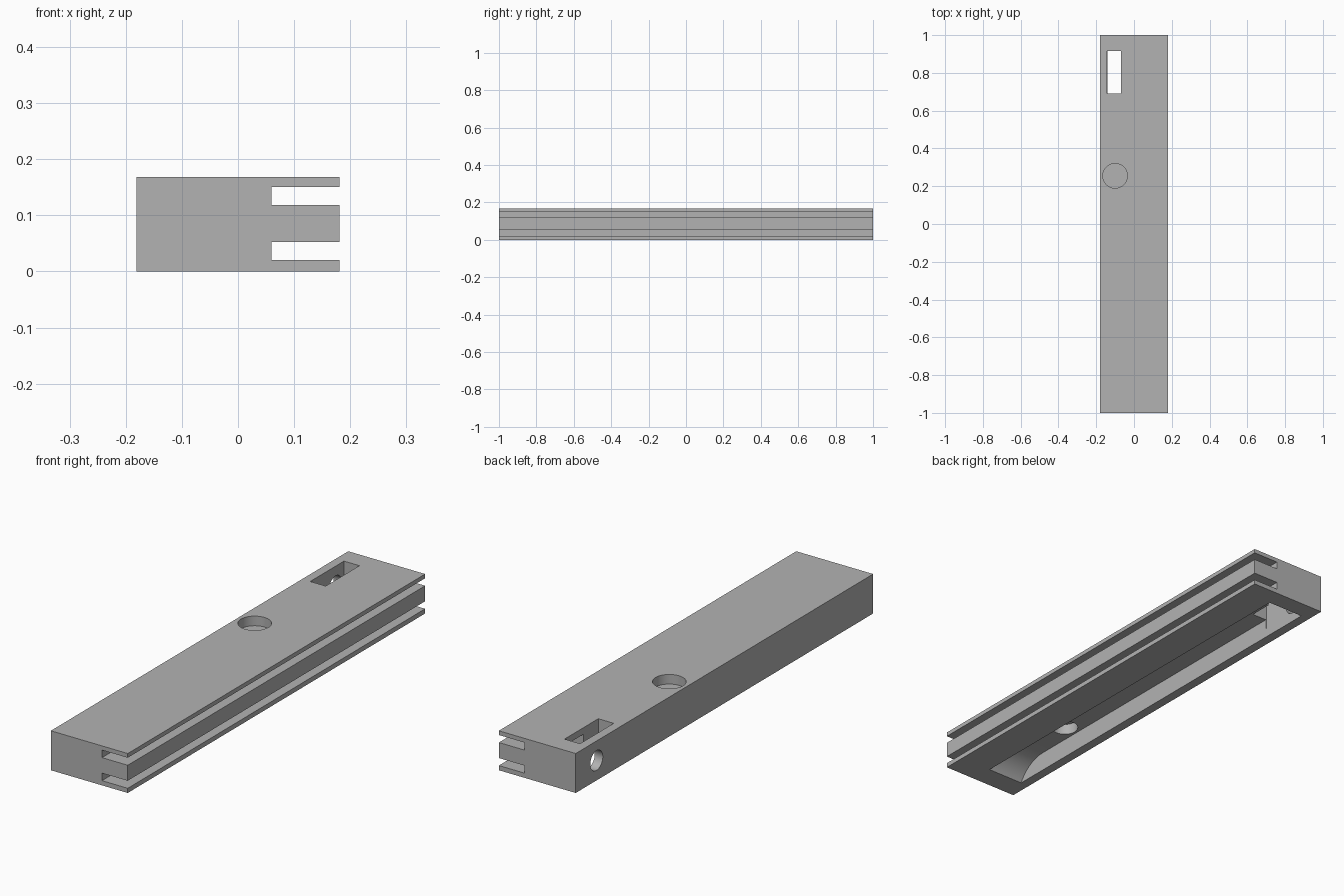
import bpy, bmesh, math
from mathutils import Matrix

cube = bpy.data.objects.get("Cube")
if cube:
    bpy.data.objects.remove(cube, do_unlink=True)

GREY = (0.45, 0.45, 0.45, 1)
mat = bpy.data.materials.new("plain grey")
mat.use_nodes = True
mat.diffuse_color = GREY
mat.node_tree.nodes["Principled BSDF"].inputs["Base Color"].default_value = GREY

HALF_W, HEIGHT = 0.181, 0.168


def make(name, bm):
    bmesh.ops.recalc_face_normals(bm, faces=bm.faces)
    mesh = bpy.data.meshes.new(name)
    bm.to_mesh(mesh)
    bm.free()
    mesh.materials.append(mat)
    obj = bpy.data.objects.new(name, mesh)
    bpy.context.collection.objects.link(obj)
    return obj


def prism(name, points, extrude):
    """Extrude a closed outline along a vector."""
    bm = bmesh.new()
    face = bm.faces.new([bm.verts.new(p) for p in points])
    geom = bmesh.ops.extrude_face_region(bm, geom=[face])["geom"]
    moved = [g for g in geom if isinstance(g, bmesh.types.BMVert)]
    bmesh.ops.translate(bm, vec=extrude, verts=moved)
    return make(name, bm)


def box(name, x0, x1, y0, y1, z0, z1):
    outline = [(x0, y0, z0), (x1, y0, z0), (x1, y1, z0), (x0, y1, z0)]
    return prism(name, outline, (0, 0, z1 - z0))


def cylinder(name, centre, radius, depth, rotation=Matrix()):
    bm = bmesh.new()
    bmesh.ops.create_cone(bm, cap_ends=True, segments=48, radius1=radius,
                          radius2=radius, depth=depth,
                          matrix=Matrix.Translation(centre) @ rotation)
    return make(name, bm)


# Bar with two grooves running along its left side
outline = [(-HALF_W, 0), (HALF_W, 0)]
for low, high in ((0.02, 0.052), (0.118, 0.15)):
    outline += [(HALF_W, low), (0.06, low), (0.06, high), (HALF_W, high)]
outline += [(HALF_W, HEIGHT), (-HALF_W, HEIGHT)]
body = prism("grooved_bar", [(x, -1, z) for x, z in outline], (0, 2, 0))

# Underside pocket with a rounded run-out at the front
CEILING, RUN, BACK = 0.083, -0.76, 0.92
RADIUS = 0.16
pocket = [(-0.14, BACK, -0.05), (-0.14, BACK, CEILING)]
for i in range(13):
    a = math.radians(68) * i / 12
    pocket.append((-0.14, RUN - RADIUS * math.sin(a),
                   CEILING - RADIUS * (1 - math.cos(a))))
pocket.append((-0.14, pocket[-1][1], -0.05))

# Cutters for every opening
cutters = [
    prism("pocket_cutter", pocket, (0.172, 0, 0)),
    box("window_cutter", -0.143, -0.07, 0.69, 0.917, 0.04, 0.3),
    box("window_recess_cutter", -0.09, 0.028, 0.79, 0.914, 0.05, 0.14),
    cylinder("top_hole_cutter", (-0.1, 0.255, 0.227), 0.065, 0.2),
    cylinder("inner_hole_cutter", (-0.075, -0.54, 0.08), 0.055, 0.1),
    cylinder("side_hole_cutter", (-0.18, 0.86, 0.085), 0.042, 0.12,
             Matrix.Rotation(math.pi / 2, 4, "Y")),
]

bpy.context.view_layer.objects.active = body
for cutter in cutters:
    mod = body.modifiers.new(cutter.name, "BOOLEAN")
    mod.operation = "DIFFERENCE"
    mod.solver = "EXACT"
    mod.object = cutter
    bpy.ops.object.modifier_apply(modifier=mod.name)
    bpy.data.objects.remove(cutter, do_unlink=True)

# Smooth the bores while keeping the edges crisp
for obj in bpy.context.selected_objects:
    obj.select_set(False)
body.select_set(True)
bpy.ops.object.shade_smooth_by_angle(angle=math.radians(30))
